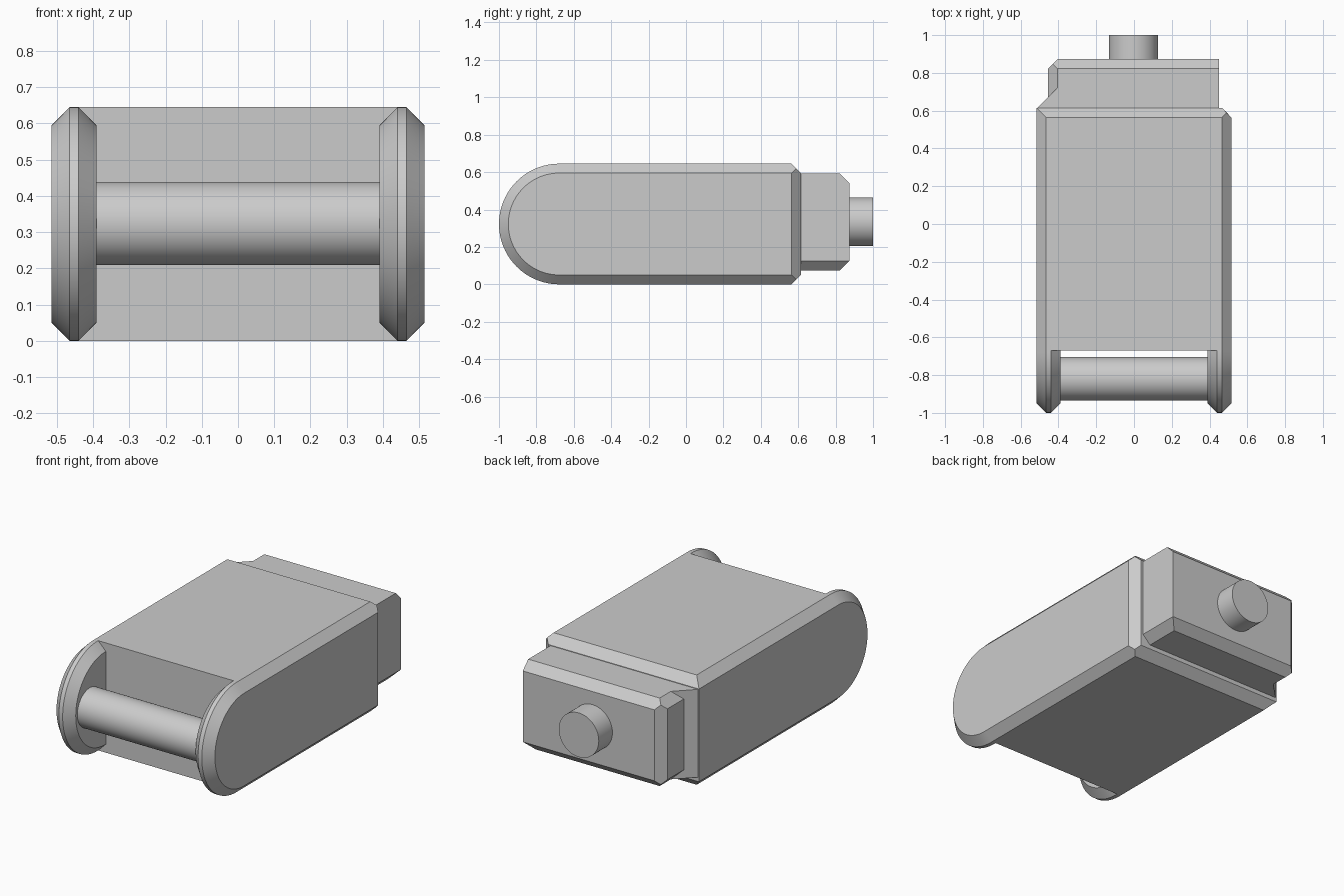
import bpy, bmesh, math
from mathutils import Matrix, Vector

cube = bpy.data.objects.get("Cube")
if cube:
    bpy.data.objects.remove(cube, do_unlink=True)

grey = bpy.data.materials.new("plain_grey")
grey.use_nodes = True
grey.diffuse_color = (0.6, 0.6, 0.6, 1)
grey.node_tree.nodes["Principled BSDF"].inputs["Base Color"].default_value = (0.6, 0.6, 0.6, 1)

CH = 0.05                       # chamfer size everywhere
HALF, H = 0.515, 0.645          # body half width and height
BACK, WALL = 0.615, -0.67       # body back and slot wall
R = H / 2
ARC_Y = R - 1.0                 # centre of the rounded front


def finish(bm, name):
    bmesh.ops.recalc_face_normals(bm, faces=bm.faces)
    mesh = bpy.data.meshes.new(name)
    bm.to_mesh(mesh)
    bm.free()
    mesh.materials.append(grey)
    ob = bpy.data.objects.new(name, mesh)
    bpy.context.collection.objects.link(ob)
    bpy.ops.object.select_all(action='DESELECT')
    ob.select_set(True)
    bpy.context.view_layer.objects.active = ob
    bpy.ops.object.shade_smooth_by_angle(angle=math.radians(30))
    return ob


def box(lo, hi):
    bm = bmesh.new()
    lo, hi = Vector(lo), Vector(hi)
    size = hi - lo
    bmesh.ops.create_cube(bm, size=1, matrix=Matrix.Translation((lo + hi) / 2) @ Matrix.Diagonal((*size, 1)))
    return bm


def chamfer(bm, lo, hi, direction):
    """Slice off the box edge that lies towards the direction."""
    d = Vector(direction)
    corner = Vector([h if s > 0 else l for s, l, h in zip(d, lo, hi)])
    n = d.normalized()
    cut = bmesh.ops.bisect_plane(bm, geom=bm.verts[:] + bm.edges[:] + bm.faces[:],
                                 plane_co=corner - n * CH / math.sqrt(2), plane_no=n, clear_outer=True)
    edges = [e for e in cut["geom_cut"] if isinstance(e, bmesh.types.BMEdge)]
    bmesh.ops.contextual_create(bm, geom=edges)


def rod(name, start, end, radius):
    bm = bmesh.new()
    a, b = Vector(start), Vector(end)
    turn = (b - a).to_track_quat('Z', 'Y').to_matrix().to_4x4()
    bmesh.ops.create_cone(bm, cap_ends=True, segments=64, radius1=radius, radius2=radius,
                          depth=(b - a).length, matrix=Matrix.Translation((a + b) / 2) @ turn)
    return finish(bm, name)


# Body: chamfered box, open at the slot wall
lo, hi = (-HALF, WALL, 0), (HALF, BACK, H)
body = box(lo, hi)
for d in [(1, 0, 1), (1, 0, -1), (-1, 0, 1), (-1, 0, -1), (0, 1, 1), (0, 1, -1), (1, 1, 0)]:
    chamfer(body, lo, hi, d)
front = [f for f in body.faces if f.normal.y < -0.9 or all(abs(v.co.y - WALL) < 1e-4 for v in f.verts)]
bmesh.ops.delete(body, geom=front, context='FACES_ONLY')
RIM, INNER = HALF - 0.075, HALF - 0.125
for x in (-RIM, RIM):
    bmesh.ops.bisect_plane(body, geom=body.verts[:] + body.edges[:] + body.faces[:],
                           plane_co=(x, 0, 0), plane_no=(1, 0, 0))


# Rounded cheeks on both sides of the slot
def cheek_ring(x, inset):
    r, steps = R - inset, 48
    pts = [(x, WALL, R + r)]
    for i in range(steps + 1):
        a = math.pi * (0.5 + i / steps)
        pts.append((x, ARC_Y + r * math.cos(a), R + r * math.sin(a)))
    pts.append((x, WALL, R - r))
    return [body.verts.new(p) for p in pts]


wall = []
for side in (-1, 1):
    rings = [cheek_ring(side * x, inset) for x, inset in
             [(HALF, CH), (HALF - CH, 0), (RIM, 0), (INNER, CH)]]
    for a, b in zip(rings, rings[1:]):
        for i in range(len(a) - 1):
            body.faces.new((a[i], a[i + 1], b[i + 1], b[i]))
    body.faces.new(rings[0])
    body.faces.new(rings[-1])
    loop = [rings[2][0], rings[3][0], rings[3][-1], rings[2][-1]]
    wall += loop if side < 0 else loop[::-1]
body.faces.new(wall)
bmesh.ops.remove_doubles(body, verts=body.verts, dist=0.0005)
bmesh.ops.dissolve_limit(body, angle_limit=math.radians(0.5), verts=body.verts, edges=body.edges)
finish(body, "body")

# Roller across the front slot
rod("front_roller", (-INNER, -0.82, 0.324), (INNER, -0.82, 0.324), 0.115)

# Back block with its chamfered edges
lo, hi = (-0.455, BACK - 0.01, 0.075), (0.45, 0.873, 0.592)
block = box(lo, hi)
for d in [(0, 1, 1), (0, 1, -1), (-1, 1, 0), (-1, 0, 1), (-1, 0, -1), (1, 0, -1)]:
    chamfer(block, lo, hi, d)
finish(block, "back_block")

# Flared web joining the block to the body's right edge
flare = bmesh.new()
x0, x1 = -HALF, lo[0] + CH
tri = [(x0, BACK - 0.005), (x1, BACK - 0.005), (x1, BACK - 0.005 + x1 - x0)]
base = flare.faces.new([flare.verts.new((x, y, lo[2])) for x, y in tri])
top = bmesh.ops.extrude_face_region(flare, geom=[base])
bmesh.ops.translate(flare, vec=(0, 0, hi[2] - lo[2]),
                    verts=[v for v in top["geom"] if isinstance(v, bmesh.types.BMVert)])
finish(flare, "back_flare")

# Round pin at the back
rod("back_pin", (-0.003, 0.86, 0.335), (-0.003, 1.0, 0.335), 0.13)
